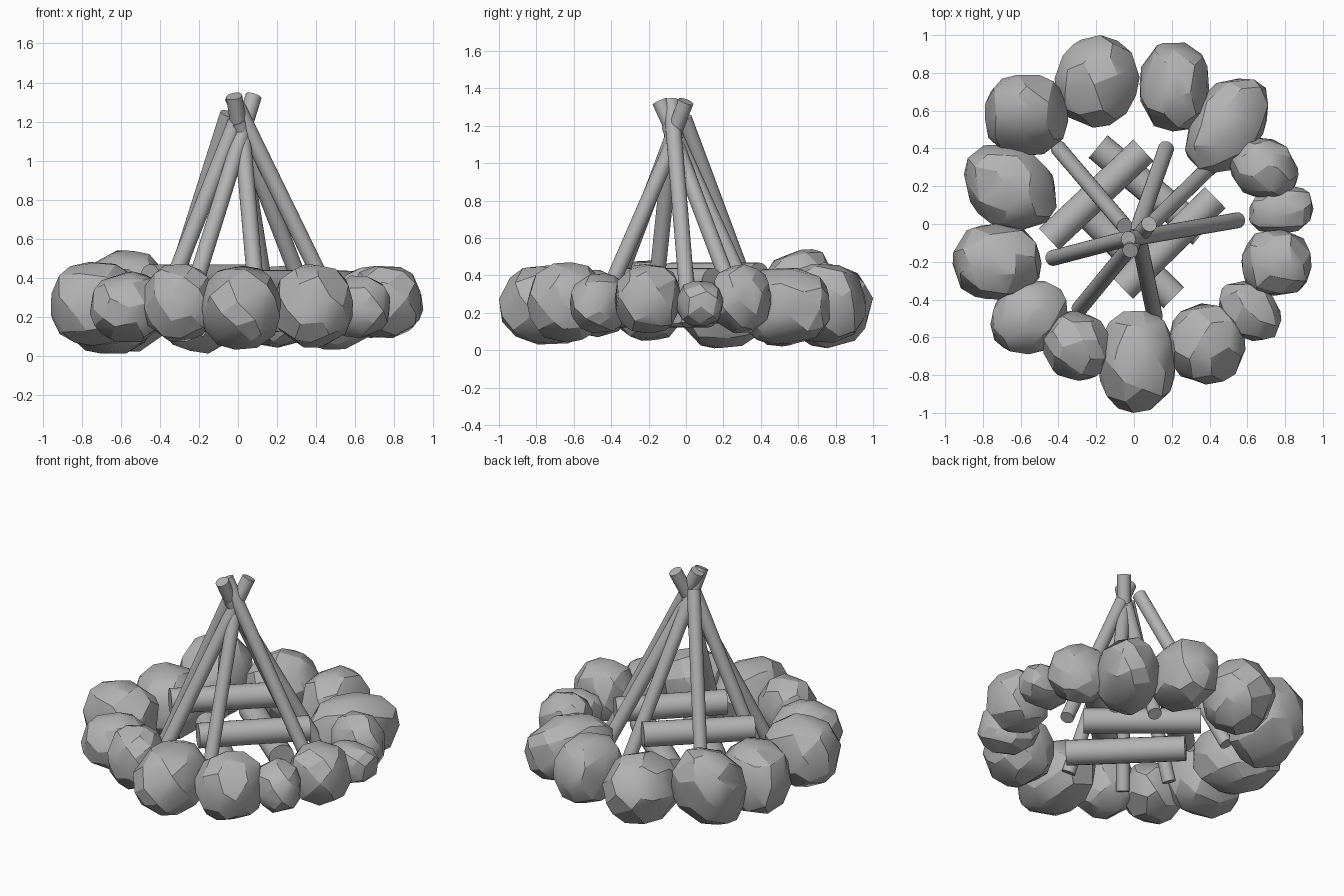
import bpy
import bmesh
import math
import random
from mathutils import Vector

cube = bpy.data.objects.get("Cube")
if cube:
    bpy.data.objects.remove(cube, do_unlink=True)

# One plain grey for everything
grey = bpy.data.materials.new("plain_grey")
grey.use_nodes = True
colour = (0.45, 0.45, 0.45, 1.0)
grey.diffuse_color = colour
grey.node_tree.nodes["Principled BSDF"].inputs["Base Color"].default_value = colour


def finish(obj, angle):
    """Assign the material and shade smooth while keeping edges sharp."""
    obj.data.materials.clear()
    obj.data.materials.append(grey)
    bpy.ops.object.select_all(action="DESELECT")
    obj.select_set(True)
    bpy.context.view_layer.objects.active = obj
    bpy.ops.object.shade_smooth_by_angle(angle=math.radians(angle))


def rod(name, start, end, radius, sides=24):
    """Straight round stick between two points."""
    start, end = Vector(start), Vector(end)
    axis = end - start
    bpy.ops.mesh.primitive_cylinder_add(
        vertices=sides, radius=radius, depth=axis.length,
        location=(start + end) / 2,
        rotation=axis.to_track_quat("Z", "Y").to_euler())
    obj = bpy.context.object
    obj.name = name
    finish(obj, 40)


def rock_points(rng, skew, lean, boxy, count=44):
    """Jittered ball of points, sheared in plan by skew and upward by lean."""
    golden = math.pi * (3 - math.sqrt(5))
    spin = rng.uniform(0, math.tau)
    points = []
    for i in range(count):
        z = 1 - 2 * (i + 0.5) / count
        ring = math.sqrt(1 - z * z)
        p = Vector((ring * math.cos(golden * i + spin),
                    ring * math.sin(golden * i + spin), z))
        p += Vector([rng.uniform(-0.14, 0.14) for _ in range(3)])
        p /= sum(abs(c) ** boxy for c in p) ** (1 / boxy)
        p.x += skew * p.y
        p.z += lean * p.y
        points.append(p)
    return points


def rock(name, low, high, shape, seed):
    """Faceted stone: convex hull fitted to the given bounds."""
    points = rock_points(random.Random(seed), *shape)
    for axis in range(3):
        values = [p[axis] for p in points]
        bottom, span = min(values), max(values) - min(values)
        for p in points:
            p[axis] = low[axis] + (p[axis] - bottom) / span * (high[axis] - low[axis])
    bm = bmesh.new()
    for p in points:
        bm.verts.new(p)
    hull = bmesh.ops.convex_hull(bm, input=bm.verts)
    loose = {v for v in hull["geom_interior"] if isinstance(v, bmesh.types.BMVert)}
    bmesh.ops.delete(bm, geom=list(loose), context="VERTS")
    bmesh.ops.dissolve_limit(bm, angle_limit=math.radians(7),
                             verts=bm.verts, edges=bm.edges)
    bmesh.ops.recalc_face_normals(bm, faces=bm.faces)
    mesh = bpy.data.meshes.new(name)
    bm.to_mesh(mesh)
    bm.free()
    obj = bpy.data.objects.new(name, mesh)
    bpy.context.collection.objects.link(obj)
    finish(obj, 24)


# Ring of stones: x range, y range, z range, then skew, lean and boxiness
stones = [
    (-.42, .03, .51, 1.0, .01, .47, .05, 0, 2.0),
    (.03, .40, .49, .96, .04, .46, 0, 0, 2.4),
    (.27, .71, .27, .77, .03, .44, .35, 0, 2.4),
    (.50, .87, .13, .46, .09, .46, -.15, 0, 2.3),
    (.61, .95, -.05, .20, .13, .37, .1, 0, 2.7),
    (.57, .94, -.38, -.03, .09, .46, 0, 0, 2.6),
    (.45, .78, -.62, -.30, .09, .41, -.25, 0, 2.3),
    (.18, .59, -.85, -.42, .04, .47, 0, 0, 2.3),
    (-.19, .22, -1.0, -.46, .03, .46, 0, 0, 2.3),
    (-.48, -.12, -.83, -.46, .07, .47, -.1, 0, 2.3),
    (-.76, -.35, -.69, -.30, .07, .43, .12, 0, 2.2),
    (-.96, -.49, -.40, 0, .05, .48, 0, 0, 2.5),
    (-.90, -.41, -.03, .42, .01, .45, -.2, 0, 2.4),
    (-.79, -.35, .36, .79, .02, .54, 0, .25, 2.5),
]
for n, (x0, x1, y0, y1, z0, z1, *shape) in enumerate(stones):
    rock(f"ring_stone_{n + 1}", (x0, y0, z0), (x1, y1, z1), shape, n + 5)

# Leaning sticks: foot x and y, then the top point
FOOT_Z = 0.14
sticks = [
    (-.40, .40, -.05, -.01, 1.24),
    (.17, .40, -.02, -.14, 1.33),
    (.41, .31, .0, -.09, 1.2),
    (.55, .02, -.03, -.08, 1.33),
    (.11, -.49, .02, -.05, 1.15),
    (-.29, -.45, .08, .0, 1.33),
    (-.43, -.18, -.01, -.07, 1.2),
]
for n, (x, y, *top) in enumerate(sticks):
    rod(f"leaning_stick_{n + 1}", (x, y, FOOT_Z), top, 0.042)

# Crossed logs: lower pair, then the upper pair on top
logs = [
    ("lower_log_back", -.19, .41, .36, -.05, .22),
    ("lower_log_front", .21, -.39, -.31, .12, .2),
    ("upper_log_left", -.45, -.08, .05, .39, .39),
    ("upper_log_right", .43, .14, -.06, -.34, .36),
]
for name, x0, y0, x1, y1, z in logs:
    rod(name, (x0, y0, z), (x1, y1, z), 0.078)
